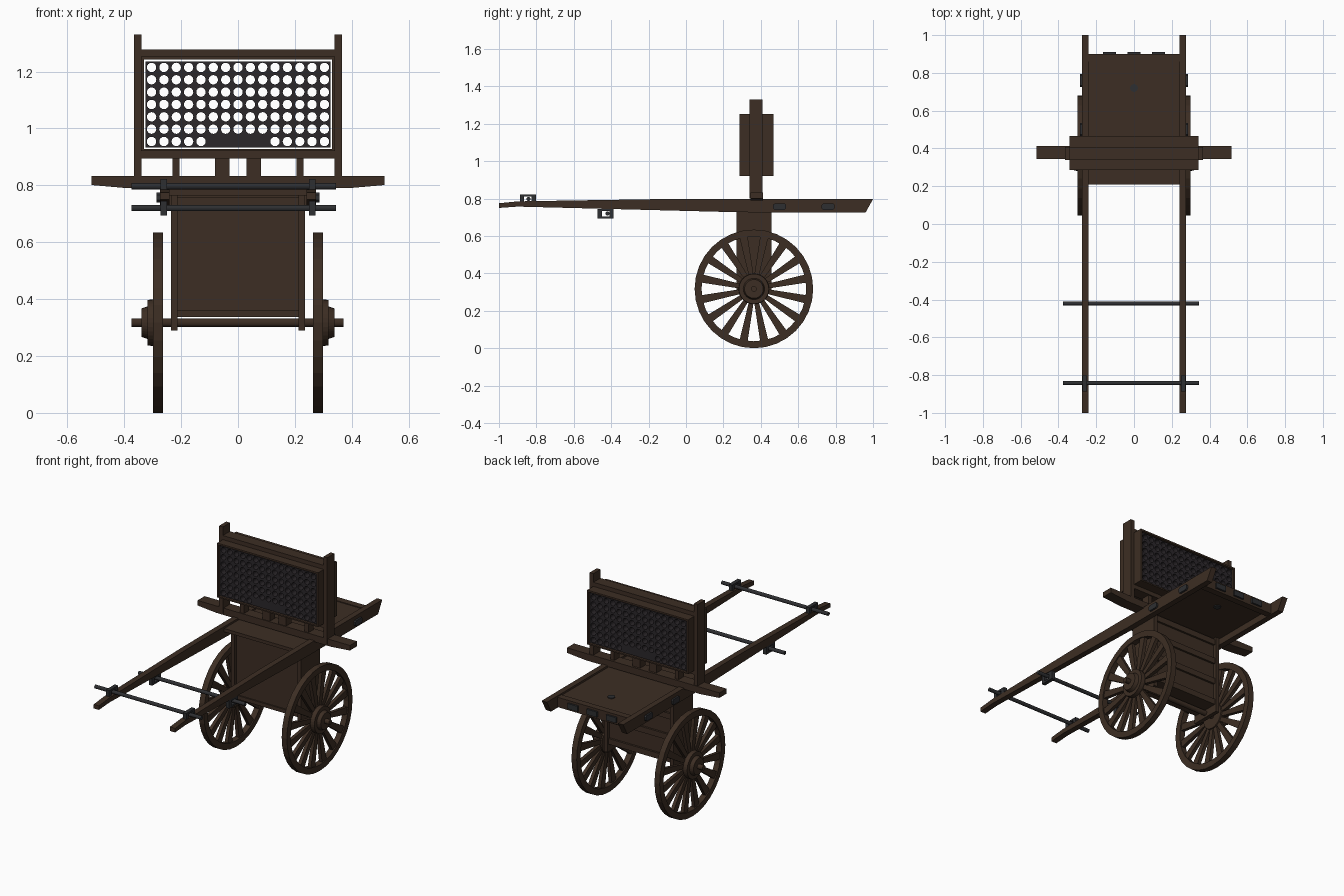
import bpy, bmesh, math
from mathutils import Matrix

if "Cube" in bpy.data.objects:
    bpy.data.objects.remove(bpy.data.objects["Cube"])


def material(name, rgb):
    m = bpy.data.materials.new(name)
    m.diffuse_color = (*rgb, 1)
    m.use_nodes = True
    m.node_tree.nodes["Principled BSDF"].inputs["Base Color"].default_value = m.diffuse_color
    return m


WOOD = material("dark wood", (0.046, 0.027, 0.017))
IRON = material("dark iron", (0.027, 0.028, 0.031))
TUBE = material("tube grey", (0.024, 0.020, 0.023))


def finish(name, bm, mat):
    bmesh.ops.recalc_face_normals(bm, faces=bm.faces)
    me = bpy.data.meshes.new(name)
    bm.to_mesh(me)
    bm.free()
    me.materials.append(mat)
    ob = bpy.data.objects.new(name, me)
    bpy.context.collection.objects.link(ob)
    return ob


def add_box(bm, x0, x1, y0, y1, z0, z1):
    m = Matrix.Translation(((x0 + x1) / 2, (y0 + y1) / 2, (z0 + z1) / 2))
    bmesh.ops.create_cube(bm, size=1, matrix=m @ Matrix.Diagonal((x1 - x0, y1 - y0, z1 - z0, 1)))


def boxes(name, mat, *specs):
    bm = bmesh.new()
    for s in specs:
        add_box(bm, *s)
    return finish(name, bm, mat)


def add_prism(bm, pts, x0, x1):
    """Extrude a (y, z) outline along x."""
    a = [bm.verts.new((x0, y, z)) for y, z in pts]
    b = [bm.verts.new((x1, y, z)) for y, z in pts]
    bm.faces.new(a)
    bm.faces.new(b)
    for i in range(len(a)):
        j = (i + 1) % len(a)
        bm.faces.new((a[i], a[j], b[j], b[i]))


def add_lathe(bm, prof, cy, cz, n=32):
    """Turn a closed (x, radius) outline about an axis along x."""
    rings = []
    for k in range(n):
        a = 2 * math.pi * k / n
        rings.append([bm.verts.new((x, cy + r * math.cos(a), cz + r * math.sin(a))) for x, r in prof])
    for k in range(n):
        p, q = rings[k], rings[(k + 1) % n]
        for i in range(len(prof)):
            j = (i + 1) % len(prof)
            bm.faces.new((p[i], p[j], q[j], q[i]))


def rod(name, mat, x0, x1, y, z, r):
    bm = bmesh.new()
    m = Matrix.Translation(((x0 + x1) / 2, y, z)) @ Matrix.Rotation(math.pi / 2, 4, 'Y')
    bmesh.ops.create_cone(bm, cap_ends=True, segments=16, radius1=r, radius2=r, depth=x1 - x0, matrix=m)
    return finish(name, bm, mat)


WY, WZ = 0.363, 0.317  # wheel centre

for s, side in ((-1, "left"), (1, "right")):
    # wheel: rim, hub and sixteen flared spokes
    bm = bmesh.new()
    add_lathe(bm, [(s * 0.263, 0.28), (s * 0.298, 0.28), (s * 0.298, 0.317), (s * 0.263, 0.317)], WY, WZ)
    add_lathe(bm, [(s * 0.263, 0.012), (s * 0.263, 0.075), (s * 0.298, 0.082), (s * 0.318, 0.08),
                   (s * 0.318, 0.057), (s * 0.34, 0.05), (s * 0.34, 0.012)], WY, WZ)
    for k in range(16):
        a = 2 * math.pi * (k + 0.5) / 16
        c, d = math.cos(a), math.sin(a)
        pts = [(0.06, -0.012), (0.288, -0.022), (0.288, 0.022), (0.06, 0.012)]
        add_prism(bm, [(WY + r * c - t * d, WZ + r * d + t * c) for r, t in pts], s * 0.27, s * 0.291)
    finish(side + "_wheel", bm, WOOD)

    # long shaft running the whole length
    bm = bmesh.new()
    add_prism(bm, [(-1, 0.75), (-0.9, 0.757), (0.27, 0.727), (0.96, 0.725), (1, 0.797),
                   (-0.15, 0.797), (-0.9, 0.785), (-1, 0.775)], s * 0.24, s * 0.275)
    finish(side + "_shaft", bm, WOOD)

    # upright post beside the tube case
    boxes(side + "_post", WOOD, sorted((s * 0.34, s * 0.365)) + [0.34, 0.408, 0.80, 1.33])

    # side board of the body
    boxes(side + "_body_board", WOOD, sorted((s * 0.212, s * 0.236)) + [0.27, 0.456, 0.29, 0.775])

    # iron staples holding the pull bars
    for y, z, tag in ((-0.845, 0.797, "front"), (-0.43, 0.719, "rear")):
        xs = sorted((s * 0.249, s * 0.272))
        boxes(side + "_" + tag + "_staple", IRON,
              xs + [y - 0.043, y + 0.043, z + 0.014, z + 0.025],
              xs + [y - 0.043, y + 0.043, z - 0.025, z - 0.014],
              xs + [y - 0.043, y - 0.02, z - 0.014, z + 0.014],
              xs + [y + 0.02, y + 0.043, z - 0.014, z + 0.014])

    # peg ends on the outside of the shaft
    for i, y in enumerate((0.5, 0.76)):
        bm = bmesh.new()
        outline = [(y + 0.035 * u, 0.757 + 0.017 * v) for u, v in
                   ((-1, -.5), (-.75, -1), (.75, -1), (1, -.5), (1, .5), (.75, 1), (-.75, 1), (-1, .5))]
        add_prism(bm, outline, s * 0.274, s * 0.286)
        finish(f"{side}_shaft_peg_{i + 1}", bm, IRON)

# axle and pull bars
rod("axle", WOOD, -0.375, 0.37, WY, WZ, 0.015)
rod("front_pull_bar", IRON, -0.375, 0.345, -0.842, 0.797, 0.011)
rod("rear_pull_bar", IRON, -0.375, 0.345, -0.42, 0.72, 0.011)

# body box: panels, frame rails, floor
boxes("body_panels", WOOD, (-0.212, 0.212, 0.288, 0.30, 0.337, 0.775),
      (-0.212, 0.212, 0.425, 0.435, 0.337, 0.775), (-0.212, 0.212, 0.30, 0.425, 0.337, 0.352))
boxes("body_rails", WOOD, (-0.212, 0.212, 0.28, 0.288, 0.337, 0.36), (-0.212, 0.212, 0.28, 0.288, 0.757, 0.775),
      *[(-0.212, 0.212, 0.435, 0.447, z, z + 0.035) for z in (0.337, 0.47, 0.60, 0.72)])

# platform with its rear beam and centre peg
boxes("platform", WOOD, (-0.24, 0.24, 0.21, 0.86, 0.765, 0.785))
boxes("platform_rear_beam", WOOD, (-0.24, 0.24, 0.86, 0.90, 0.73, 0.79))
boxes("rear_beam_pegs", IRON, *[(x - 0.034, x + 0.034, 0.895, 0.911, 0.743, 0.776) for x in (-0.13, 0, 0.13)])
bm = bmesh.new()
bmesh.ops.create_cone(bm, cap_ends=True, segments=16, radius1=0.021, radius2=0.021, depth=0.03,
                      matrix=Matrix.Translation((0, 0.72, 0.775)))
finish("platform_peg", bm, IRON)

# long cross beam with ends thinned from below
bm = bmesh.new()
add_box(bm, -0.39, 0.39, 0.345, 0.413, 0.79, 0.832)
for s in (-1, 1):
    r = bmesh.ops.create_cube(bm, size=1, matrix=Matrix.Translation((s * 0.4525, 0.379, 0.811))
                              @ Matrix.Diagonal((0.125, 0.068, 0.042, 1)))
    for v in r["verts"]:
        if abs(v.co.x) > 0.45 and v.co.z < 0.81:
            v.co.z = 0.801
finish("cross_beam", bm, WOOD)

# short struts and the beams above and below the case
boxes("case_struts", WOOD, *[(x - w, x + w, 0.35, 0.40, 0.83, 0.897)
                             for x, w in ((-0.218, 0.013), (-0.055, 0.025), (0.055, 0.025), (0.218, 0.013))])
boxes("case_beams", WOOD, (-0.34, 0.34, 0.34, 0.408, 0.895, 0.921), (-0.34, 0.34, 0.34, 0.408, 1.249, 1.277))

# open case around the tubes
boxes("tube_case", WOOD, (-0.341, -0.331, 0.286, 0.467, 0.92, 1.252), (0.331, 0.341, 0.286, 0.467, 0.92, 1.252),
      (-0.331, 0.331, 0.286, 0.467, 0.92, 0.928), (-0.331, 0.331, 0.286, 0.467, 1.242, 1.252))

# block of square launch tubes with round bores
bm = bmesh.new()
P, R, N, Y0, Y1 = 0.0434, 0.0165, 16, 0.293, 0.46
for i in range(15):
    for j in range(7):
        cx, cz = (i - 7) * P, 0.954 + j * P
        if j == 0 and 5 <= i <= 9:  # blocked cells
            add_box(bm, cx - P / 2, cx + P / 2, Y0, Y1, cz - P / 2, cz + P / 2)
            continue
        loops = []
        for y in (Y0, Y1):
            inner, outer = [], []
            for k in range(N):
                a = 2 * math.pi * k / N
                c, d = math.cos(a), math.sin(a)
                h = P / 2 / max(abs(c), abs(d))
                inner.append(bm.verts.new((cx + R * c, y, cz + R * d)))
                outer.append(bm.verts.new((cx + h * c, y, cz + h * d)))
            loops += [inner, outer]
        for A, B in ((0, 1), (1, 3), (3, 2), (2, 0)):
            for k in range(N):
                m = (k + 1) % N
                bm.faces.new((loops[A][k], loops[A][m], loops[B][m], loops[B][k]))
finish("launch_tubes", bm, TUBE)
